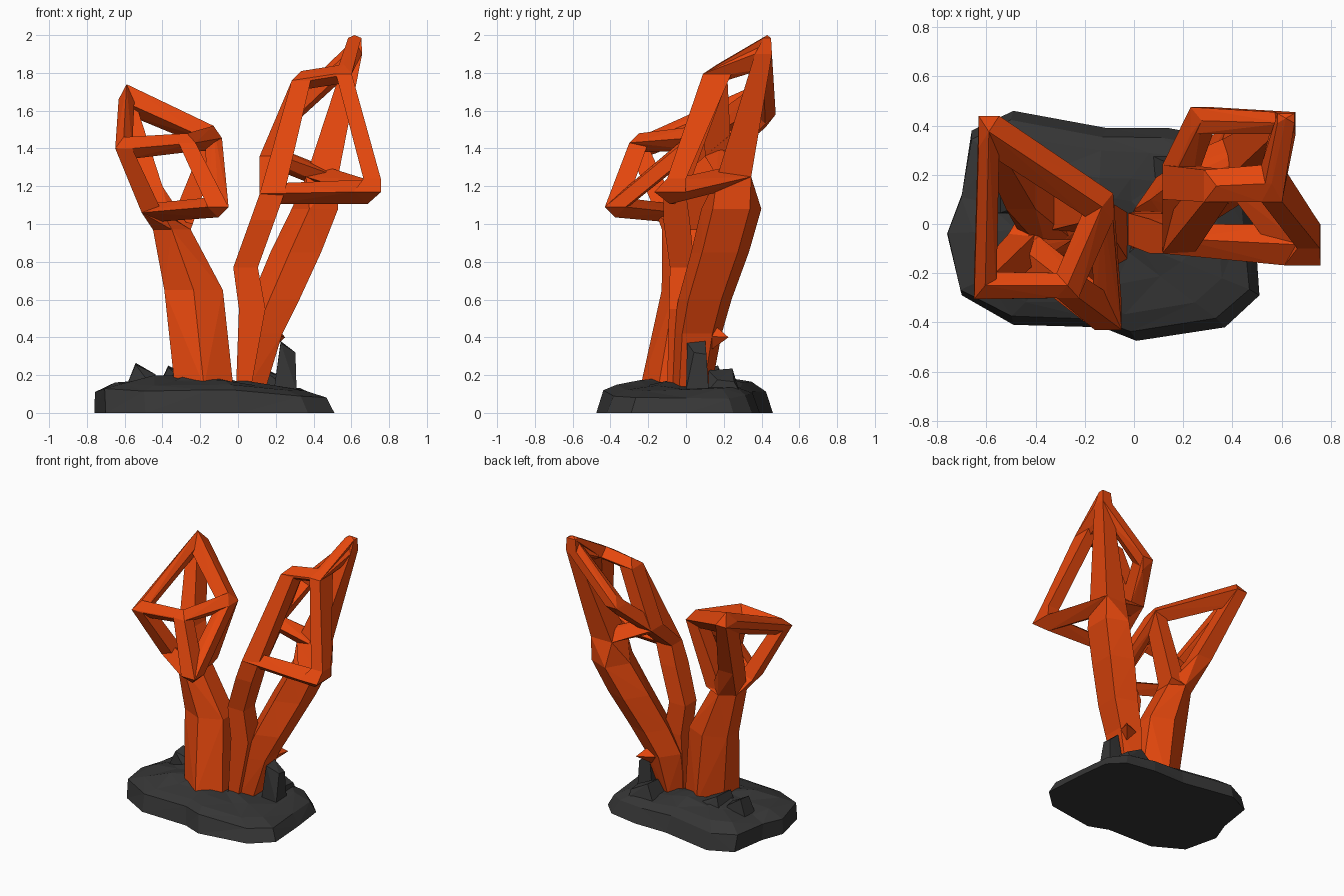
import bpy, bmesh, math, random
from mathutils import Vector

if "Cube" in bpy.data.objects:
    bpy.data.objects.remove(bpy.data.objects["Cube"])

random.seed(4)


def material(name, rgb):
    m = bpy.data.materials.new(name)
    m.diffuse_color = (*rgb, 1)
    m.use_nodes = True
    m.node_tree.nodes["Principled BSDF"].inputs["Base Color"].default_value = m.diffuse_color
    return m


ORANGE = material("coral orange", (0.78, 0.063, 0.004))
GREY = material("rock grey", (0.037, 0.037, 0.037))


def finish(bm, name, mat):
    bmesh.ops.recalc_face_normals(bm, faces=bm.faces)
    me = bpy.data.meshes.new(name)
    bm.to_mesh(me)
    bm.free()
    me.materials.append(mat)
    ob = bpy.data.objects.new(name, me)
    bpy.context.collection.objects.link(ob)
    return ob


def add_hull(bm, points):
    """Add the convex hull of some points as a separate shell."""
    tmp = bmesh.new()
    for p in points:
        tmp.verts.new(p)
    out = bmesh.ops.convex_hull(tmp, input=tmp.verts)
    junk = {g for g in out["geom_interior"] + out["geom_unused"]
            if isinstance(g, bmesh.types.BMVert)}
    bmesh.ops.delete(tmp, geom=list(junk), context='VERTS')
    me = bpy.data.meshes.new("tmp")
    tmp.to_mesh(me)
    tmp.free()
    bm.from_mesh(me)
    bpy.data.meshes.remove(me)


def knot(x, y, z, rx, ry, rz, n=4):
    """Faceted joint: an n-sided ring with a pole above and below."""
    k = 1 / math.cos(math.pi / n)
    pts = [Vector((x, y, z + rz)), Vector((x, y, z - rz))]
    for i in range(n):
        a = math.pi / n + i * math.tau / n
        pts.append(Vector((x + rx * k * math.cos(a), y + ry * k * math.sin(a), z)))
    return pts


def lattice(name, knots, paths, extra=()):
    """Join the named joints along each path with angular bars, fused into one skin."""
    hulls = [knot(*knots[a]) + knot(*knots[b])
             for path in paths for a, b in zip(path.split(), path.split()[1:])]
    hulls += extra
    first, rest = bmesh.new(), bmesh.new()
    add_hull(first, hulls[0])
    for h in hulls[1:]:
        add_hull(rest, h)
    ob, cutter = finish(first, name, ORANGE), finish(rest, "helper", ORANGE)
    mod = ob.modifiers.new("fuse", 'BOOLEAN')
    mod.operation, mod.solver, mod.use_self, mod.object = 'UNION', 'EXACT', True, cutter
    dg = bpy.context.evaluated_depsgraph_get()
    me = bpy.data.meshes.new_from_object(ob.evaluated_get(dg))
    ob.modifiers.clear()
    ob.data = me
    bpy.data.objects.remove(cutter)
    return ob


# Left coral: one thick trunk opening into a hollow frame
left = {
    "T0": (-.18, -.05, .14, .155, .165, .03, 6),
    "T1": (-.235, .01, .65, .155, .12, .03, 6),
    "P": (-.35, .0, .97, .10, .11, .05, 6),
    "Q": (-.30, .04, 1.0, .06, .07, .06),
    "A": (-.59, .375, 1.66, .042, .065, .08),
    "A2": (-.46, .13, 1.20, .06, .07, .05),
    "B": (-.605, -.25, 1.40, .045, .055, .06),
    "C": (-.27, -.25, 1.43, .045, .05, .05),
    "D": (-.105, -.375, 1.09, .055, .055, .055),
    "E": (-.455, -.10, 1.06, .055, .06, .05),
    "F": (-.13, .07, 1.455, .045, .055, .065),
}
lattice("left_coral", left,
        ["T0 T1 P", "P A2 A", "P E", "Q F", "P Q", "A B E D C B", "A F C", "F D"])

# Right coral: two stems opening into a taller frame, with a broken stub at the back
right = {
    "R0": (.03, -.03, .14, .04, .07, .03),
    "R1": (.075, -.02, .55, .07, .07, .03),
    "R2": (.04, -.02, .77, .065, .065, .03),
    "R3": (.13, -.05, 1.02, .065, .07, .03),
    "K": (.18, -.06, 1.16, .065, .06, .055),
    "N": (.17, .17, 1.36, .055, .07, .06),
    "H": (.335, .155, 1.76, .05, .065, .05),
    "I": (.56, .165, 1.795, .042, .075, .05),
    "G": (.615, .41, 1.90, .042, .045, .08),
    "G2": (.618, .43, 1.985, .035, .02, .015),
    "L": (.275, .42, 1.58, .045, .055, .07),
    "J": (.685, -.085, 1.17, .073, .083, .065),
    "J2": (.71, -.05, 1.24, .046, .05, .03),
    "M": (.445, .255, 1.25, .085, .09, .06),
    "S0": (.08, .03, .14, .07, .09, .03, 5),
    "S1": (.13, .06, .42, .105, .11, .03, 5),
    "S2": (.21, .10, .60, .115, .12, .03, 5),
    "S3": (.32, .18, .85, .12, .13, .03, 5),
    "S4": (.42, .24, 1.08, .11, .135, .03, 5),
}
stub = knot(.15, .10, .41, .06, .06, .10) + [Vector((.25, .225, .40))]
lattice("right_coral", right,
        ["R0 R1 R2 R3 K H I G G2 I", "K N H", "S0 S1 S2 S3 S4 M",
         "K J J2 I", "J M G L N M"], [stub])

# Rock base: irregular outline lofted upward in shrinking steps
outline = [(-.76, -.04), (-.70, -.29), (-.49, -.41), (-.13, -.42), (.01, -.475),
           (.37, -.42), (.51, -.29), (.49, 0), (.46, .25), (.36, .35), (.14, .39),
           (-.11, .39), (-.49, .46), (-.66, .38), (-.70, .12)]
cx, cy = -.13, -.01
bm = bmesh.new()
rings = []
for sx, sy, z, jit in [(1, 1, 0, 0), (.965, .91, .12, .012), (.80, .76, .155, .012),
                       (.52, .50, .185, .015), (.27, .27, .20, .015)]:
    ring = []
    for x, y in outline:
        s = random.uniform(-jit, jit)
        lean = .035 * (cx - x) / .6 if z and x > cx else 0
        shift = -.02 if z else 0
        ring.append(bm.verts.new((cx + shift + (x - cx) * (sx + s), cy + (y - cy) * (sy + s),
                                  z + lean + random.uniform(-jit, jit))))
    rings.append(ring)
n = len(outline)
for lo, hi in zip(rings, rings[1:]):
    for i in range(n):
        bm.faces.new((lo[i], lo[(i + 1) % n], hi[(i + 1) % n], hi[i]))
bm.faces.new(rings[0])
bm.faces.new(rings[-1])
bmesh.ops.triangulate(bm, faces=[f for f in bm.faces if len(f.verts) == 4 or
                                 f.calc_center_median().z > .1])
finish(bm, "rock_base", GREY)

# Jagged outcrops on the rock: foot centre, half width, half depth, tip
for i, (x, y, w, d, tip) in enumerate([
        (.25, .06, .06, .06, (.25, .06, .38)),
        (-.52, .10, .08, .06, (-.51, .10, .265)),
        (-.33, .12, .10, .10, (-.33, .10, .25)),
        (.17, .20, .10, .08, (.18, .19, .235))]):
    tx, ty, tz = tip
    bm = bmesh.new()
    pts = [Vector((x + sx * w, y + sy * d, .12)) for sx in (-1, 1) for sy in (-1, 1)]
    pts += [Vector((tx - w * .4, ty - d * .9, tz - .01)), Vector((tx - w * .4, ty + d * .7, tz)),
            Vector((tx + w * .9, ty - d * .3, tz - .06)), Vector((tx + w * .9, ty + d * .8, tz - .07))]
    add_hull(bm, pts)
    finish(bm, f"rock_outcrop_{i + 1}", GREY)
